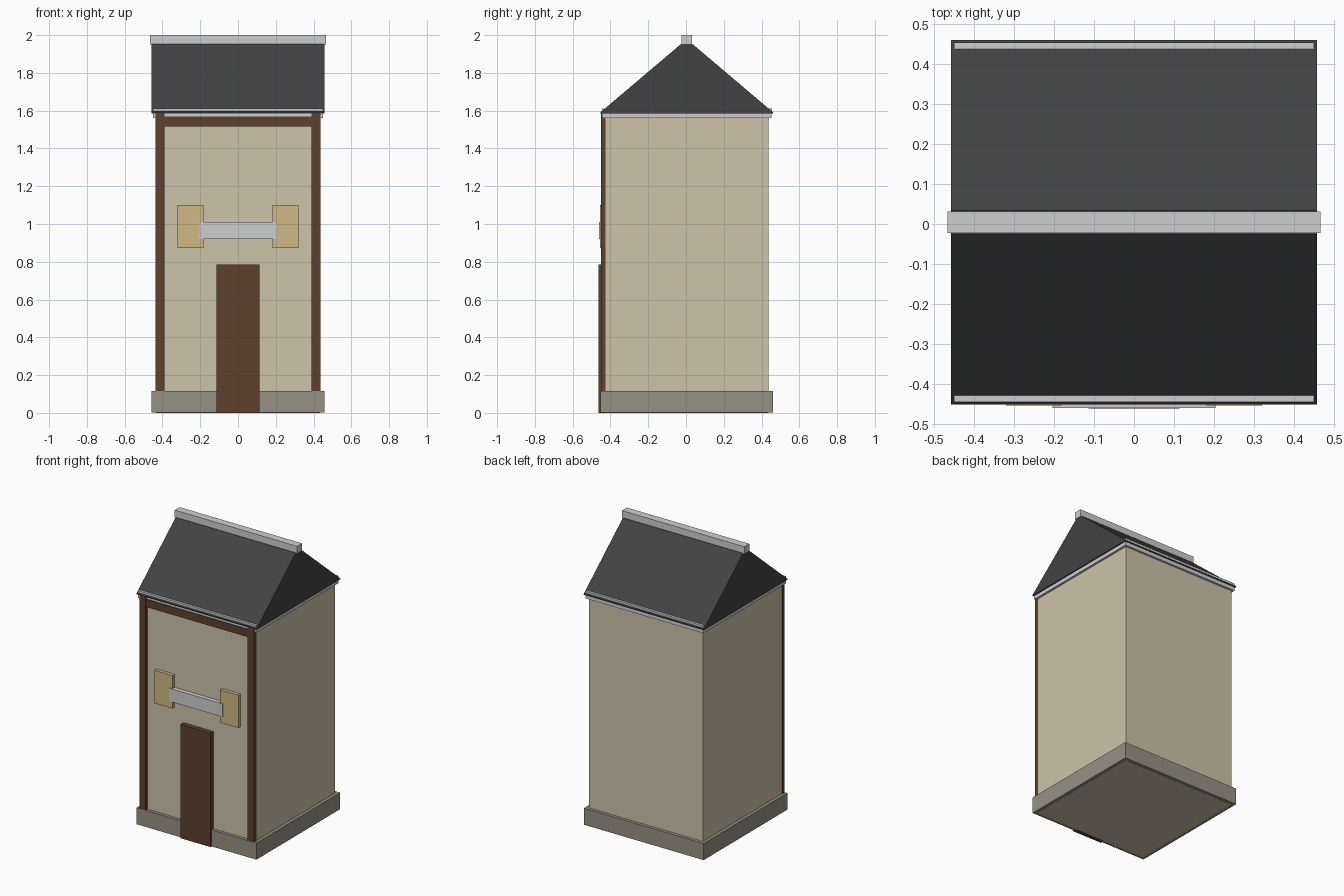
import bpy, bmesh

if "Cube" in bpy.data.objects:
    bpy.data.objects.remove(bpy.data.objects["Cube"])

YC = 0.004  # building sits slightly behind centre because the door projects


def material(name, r, g, b):
    lin = [(c / 255 / 12.92) if c < 11 else ((c / 255 + 0.055) / 1.055) ** 2.4 for c in (r, g, b)]
    m = bpy.data.materials.new(name)
    m.diffuse_color = (*lin, 1)
    m.use_nodes = True
    m.node_tree.nodes["Principled BSDF"].inputs["Base Color"].default_value = m.diffuse_color
    return m


wall = material("tan wall", 205, 196, 170)
stone = material("grey stone", 151, 145, 133)
slate = material("dark slate", 66, 66, 66)
timber = material("brown timber", 94, 65, 45)
trim = material("light grey trim", 206, 206, 206)
glass = material("amber window", 208, 185, 133)


def prism(name, profile, x0, x1, mat):
    """Extrude a (y, z) profile along x."""
    bm = bmesh.new()
    face = bm.faces.new([bm.verts.new((x0, y, z)) for y, z in profile])
    ext = bmesh.ops.extrude_face_region(bm, geom=[face])
    verts = [v for v in ext["geom"] if isinstance(v, bmesh.types.BMVert)]
    bmesh.ops.translate(bm, verts=verts, vec=(x1 - x0, 0, 0))
    bmesh.ops.recalc_face_normals(bm, faces=bm.faces)
    mesh = bpy.data.meshes.new(name)
    bm.to_mesh(mesh)
    bm.free()
    mesh.materials.append(mat)
    ob = bpy.data.objects.new(name, mesh)
    bpy.context.collection.objects.link(ob)
    return ob


def box(name, x, y, z, mat):
    return prism(name, [(y[0], z[0]), (y[1], z[0]), (y[1], z[1]), (y[0], z[1])], x[0], x[1], mat)


# walls and plinth
box("walls", (-0.435, 0.435), (YC - 0.434, YC + 0.434), (0, 1.58), wall)
box("plinth", (-0.457, 0.457), (YC - 0.456, YC + 0.456), (0.001, 0.115), stone)

# eaves slab, roof and ridge cap
box("eaves_trim", (-0.45, 0.45), (YC - 0.449, YC + 0.449), (1.56, 1.586), trim)
prism("roof", [(YC - 0.456, 1.586), (YC + 0.456, 1.586), (YC + 0.456, 1.592),
               (YC + 0.03, 1.953), (YC - 0.03, 1.953), (YC - 0.456, 1.592)], -0.458, 0.458, slate)
box("ridge_cap", (-0.467, 0.467), (YC - 0.027, YC + 0.027), (1.95, 2.0), trim)

# mirrored pairs: gutters front and back, posts and windows left and right
for s, side in ((-1, "front"), (1, "back")):
    ys = sorted((YC + s * 0.429, YC + s * 0.45))
    box("gutter_" + side, (-0.45, 0.45), ys, (1.59, 1.611), trim)
for s, side in ((-1, "left"), (1, "right")):
    box("corner_post_" + side, sorted((s * 0.388, s * 0.437)), (-0.451, -0.425), (0.1, 1.586), timber)
    box("window_" + side, sorted((s * 0.182, s * 0.32)), (-0.454, -0.425), (0.873, 1.10), glass)

# front beam, door and sign board
box("front_beam", (-0.39, 0.39), (-0.4505, -0.425), (1.517, 1.57), timber)
box("door", (-0.114, 0.114), (-0.462, -0.425), (0, 0.785), timber)
box("sign_board", (-0.204, 0.204), (-0.46, -0.425), (0.92, 1.01), trim)
